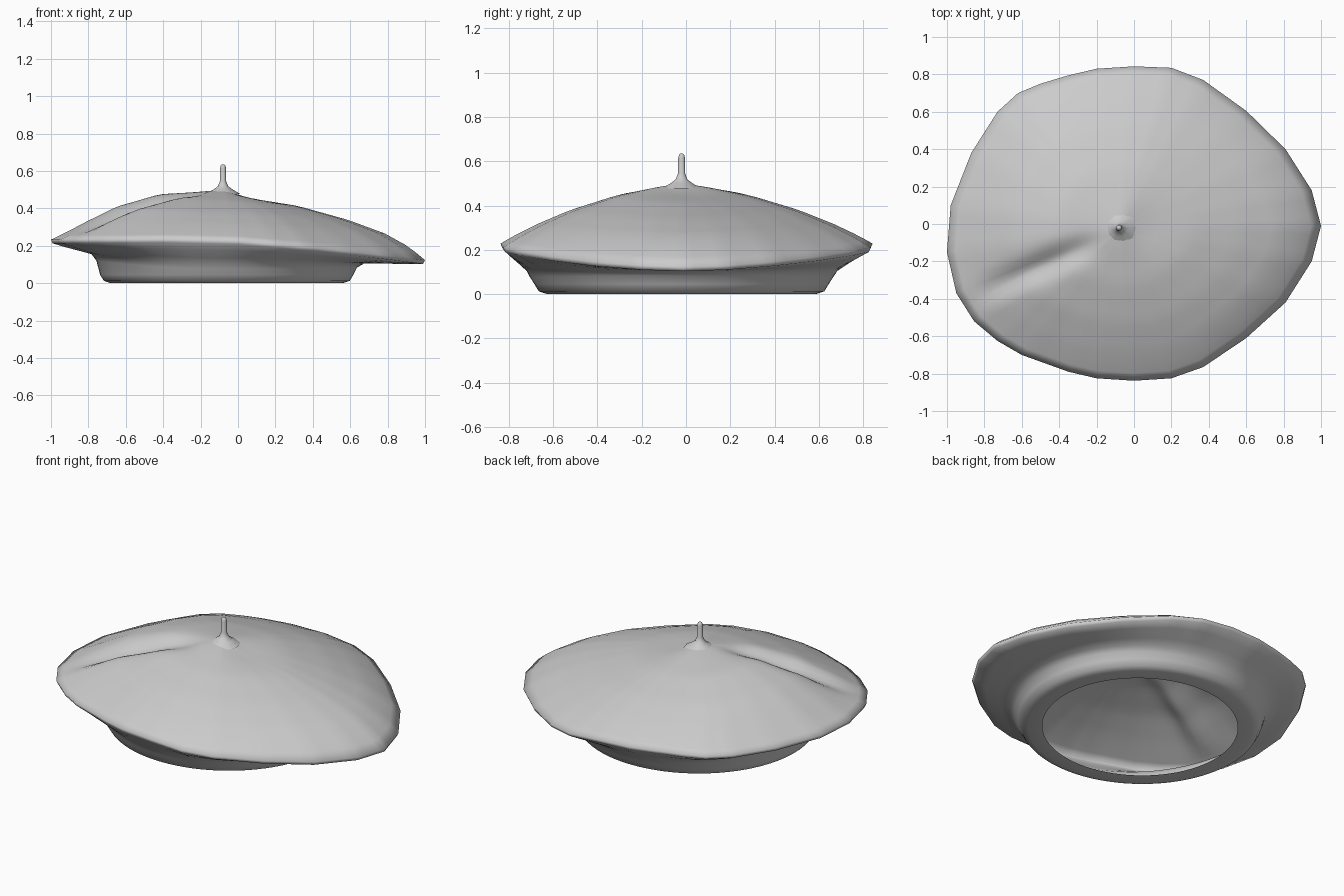
import bpy, bmesh, math

if "Cube" in bpy.data.objects:
    bpy.data.objects.remove(bpy.data.objects["Cube"])

# Outline of the floppy brim seen from above
RIM = [(1, -.01), (.95, .18), (.81, .4), (.6, .605), (.37, .77), (.2, .835), (0, .843),
       (-.2, .83), (-.35, .795), (-.5, .75), (-.62, .7), (-.73, .6), (-.87, .38),
       (-.98, .1), (-1, -.15), (-.95, -.37), (-.855, -.52), (-.73, -.625), (-.6, -.7),
       (-.35, -.79), (-.2, -.825), (0, -.838), (.2, -.825), (.37, -.765), (.6, -.61),
       (.81, -.42), (.95, -.2)]
CX, CY, TOP = -.08, -.02, .5
RIM_Z = [(-1, .225), (-.4, .23), (0, .22), (.4, .185), (.8, .14), (1, .115)]
# Crown fall-off from centre to brim, towards right, side and left
T = [0, .13, .37, .62, .8, .92, 1]
RIGHT = list(zip(T, [1, .88, .77, .57, .38, .19, 0]))
SIDE = list(zip(T, [1, .94, .79, .55, .32, .14, 0]))
LEFT = list(zip(T, [1, .96, .91, .66, .35, .13, 0]))


def interp(table, v):
    for (a, p), (b, q) in zip(table, table[1:]):
        if v <= b:
            return p + (q - p) * (v - a) / (b - a)
    return table[-1][1]


def crease(x, y):
    # pinched fold running from the stem to the front left of the brim
    ax, ay, bx, by = -.18, -.09, -.86, -.38
    length = math.hypot(bx - ax, by - ay)
    ux, uy = (bx - ax) / length, (by - ay) / length
    along = ((x - ax) * ux + (y - ay) * uy) / length
    across = (x - ax) * uy - (y - ay) * ux
    if not 0 < along < 1:
        return 0
    return .055 * math.sin(math.pi * along) ** .8 * math.exp(-(across / .065) ** 2)


def finish(bm, name):
    bmesh.ops.recalc_face_normals(bm, faces=bm.faces)
    mesh = bpy.data.meshes.new(name)
    bm.to_mesh(mesh)
    bm.free()
    for p in mesh.polygons:
        p.use_smooth = True
    ob = bpy.data.objects.new(name, mesh)
    bpy.context.collection.objects.link(ob)
    return ob


def skin(bm, columns):
    n = len(columns)
    for i in range(n):
        a, b = columns[i], columns[(i + 1) % n]
        for j in range(len(a) - 1):
            bm.faces.new((a[j], b[j], b[j + 1], a[j + 1]))


# Cap: one continuous cloth sheet, crown - brim - underside - head band
bm = bmesh.new()
columns, SUB, RINGS = [], 4, 20
centre = bm.verts.new((CX, CY, TOP))
for i, p in enumerate(RIM):
    q = RIM[(i + 1) % len(RIM)]
    for k in range(SUB):
        rx = p[0] + (q[0] - p[0]) * k / SUB
        ry = p[1] + (q[1] - p[1]) * k / SUB
        dx, dy = rx - CX, ry - CY
        d = math.hypot(dx, dy)
        c, s = dx / d, dy / d
        right, left = max(c, 0) ** 2, max(-c, 0) ** 2
        rz = interp(RIM_Z, rx)
        pts = []
        for j in range(1, RINGS + 1):
            t = j / RINGS
            f = right * interp(RIGHT, t) + left * interp(LEFT, t) + s * s * interp(SIDE, t)
            x, y = CX + dx * t, CY + dy * t
            pts.append((x, y, rz + .008 + (TOP - rz - .008) * f - crease(x, y)))
        pts.append((CX + dx * .99, CY + dy * .99, rz - .012))
        # underside sweeping in to the head band
        bx, by = -.06 + .705 * c, -.02 + .69 * s
        bz = .095 + .055 * left + .01 * right
        for u in (.3, .65, .92):
            pts.append((rx + (bx - rx) * u, ry + (by - ry) * u,
                        rz - .012 + (bz - rz + .012) * u))
        for r, z in ((.685, bz * .8), (.665, .045), (.645, .012), (.61, .001), (.53, 0)):
            pts.append((-.06 + (r + .012) * c, -.02 + r * s, z))
        columns.append([bm.verts.new(v) for v in pts])
skin(bm, columns)
for i in range(len(columns)):
    bm.faces.new((centre, columns[i][0], columns[(i + 1) % len(columns)][0]))
finish(bm, "beret_cap")

# Stem: small lathed stalk flaring into the crown
bm = bmesh.new()
profile = [(.09, .478), (.05, .502), (.028, .518), (.017, .545), (.016, .615), (.012, .63), (.005, .635)]
N = 10
stalk = [[bm.verts.new((CX + r * math.cos(2 * math.pi * i / N),
                        CY + r * math.sin(2 * math.pi * i / N), z))
          for r, z in profile] for i in range(N)]
skin(bm, stalk)
bm.faces.new([col[-1] for col in stalk])
finish(bm, "top_stem")
